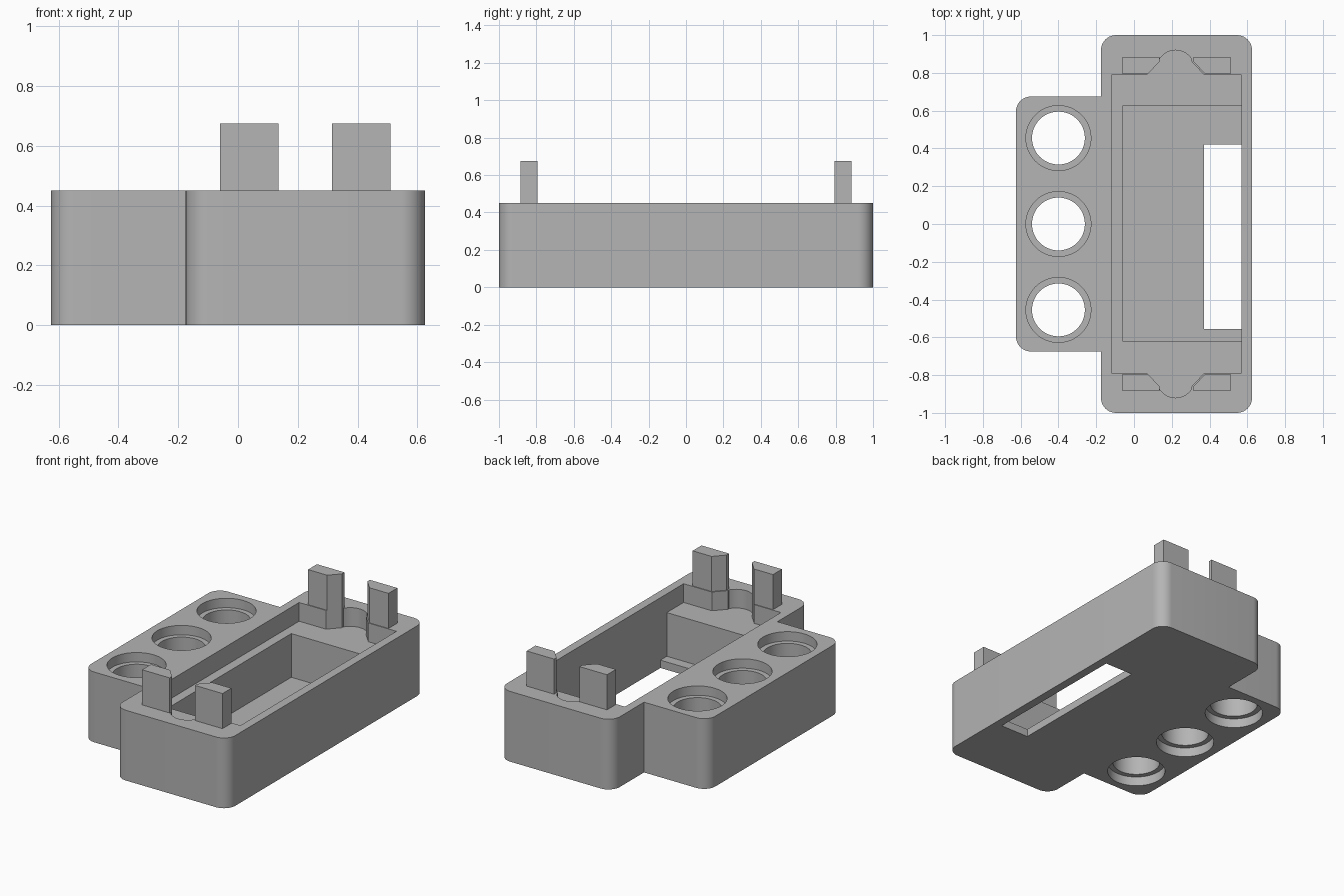
import bpy, bmesh, math

if "Cube" in bpy.data.objects:
    bpy.data.objects.remove(bpy.data.objects["Cube"])

grey = bpy.data.materials.new("plain grey")
grey.use_nodes = True
COLOUR = (0.46, 0.46, 0.46, 1)
grey.diffuse_color = COLOUR
grey.node_tree.nodes["Principled BSDF"].inputs["Base Color"].default_value = COLOUR

TOP, POST_TOP = 0.45, 0.675
STEP, FLOOR = 0.33, 0.05      # shallow recess floor and deep pocket floor
OVER = TOP + 0.1


def arc(cx, cy, r, a0, a1, n=10):
    return [(cx + r * math.cos(math.radians(a0 + (a1 - a0) * i / n)),
             cy + r * math.sin(math.radians(a0 + (a1 - a0) * i / n)))
            for i in range(n + 1)]


def rect(x0, x1, y0, y1):
    return [(x0, y0), (x1, y0), (x1, y1), (x0, y1)]


def circle(cx, cy, r):
    return arc(cx, cy, r, 0, 360, 48)[:-1]


def flip_y(pts):
    return [(x, -y) for x, y in pts]


def prism(name, pts, z0, z1):
    """Extrude a flat outline between two heights."""
    bm = bmesh.new()
    face = bm.faces.new([bm.verts.new((x, y, z0)) for x, y in pts])
    ext = bmesh.ops.extrude_face_region(bm, geom=[face])
    verts = [v for v in ext["geom"] if isinstance(v, bmesh.types.BMVert)]
    bmesh.ops.translate(bm, verts=verts, vec=(0, 0, z1 - z0))
    bmesh.ops.recalc_face_normals(bm, faces=bm.faces)
    mesh = bpy.data.meshes.new(name)
    bm.to_mesh(mesh)
    bm.free()
    obj = bpy.data.objects.new(name, mesh)
    bpy.context.collection.objects.link(obj)
    mesh.materials.append(grey)
    return obj


def select(obj):
    bpy.ops.object.select_all(action='DESELECT')
    obj.select_set(True)
    bpy.context.view_layer.objects.active = obj


def cut(target, pts, z0, z1):
    cutter = prism("cutter", pts, z0, z1)
    cutter.hide_render = True
    mod = target.modifiers.new("cut", 'BOOLEAN')
    mod.operation, mod.solver, mod.object = 'DIFFERENCE', 'EXACT', cutter
    select(target)
    bpy.ops.object.modifier_apply(modifier=mod.name)
    bpy.data.objects.remove(cutter)


# Housing: long rounded block with a shorter side block
R = 0.08
half = (arc(0.625 - R, 1 - R, R, 0, 90) + arc(-0.175 + R, 1 - R, R, 90, 180)
        + [(-0.175, 0.675)] + arc(-0.625 + R, 0.675 - R, R, 90, 180))
body = prism("housing", half + flip_y(half)[::-1], 0, TOP)

# Stepped recess, deep pocket and floor slot
cut(body, rect(-0.12, 0.57, -0.79, 0.79), STEP, OVER)
cut(body, rect(-0.06, 0.57, -0.62, 0.625), FLOOR, OVER)
cut(body, rect(0.37, 0.57, -0.555, 0.42), -0.1, OVER)

# Rounded notches at both ends of the recess
MID = 0.22
notch = ([(0.07, 0.7), (0.37, 0.7), (0.37, 0.79), (0.305, 0.86)]
         + arc(MID, 0.82, 0.1, 32, 148, 14) + [(0.135, 0.86), (0.07, 0.79)])
cut(body, notch, STEP, OVER)
cut(body, flip_y(notch), STEP, OVER)

# Through holes, counterbored above and below
for y in (-0.455, 0, 0.455):
    cut(body, circle(-0.4, y, 0.14), -0.1, OVER)
    cut(body, circle(-0.4, y, 0.172), TOP - 0.06, OVER)
    cut(body, circle(-0.4, y, 0.172), -0.1, 0.06)

select(body)
bpy.ops.object.shade_smooth_by_angle(angle=math.radians(30))

# Four upright posts with chamfered inner corners
post_right = [(-0.06, 0.795), (0.075, 0.795), (0.135, 0.86), (0.135, 0.885), (-0.06, 0.885)]
post_left = [(2 * MID + 0.01 - x, y) for x, y in post_right]
post_left = [(min(x, 0.51), y) for x, y in post_left]
for side, pts in (("right", post_right), ("left", post_left)):
    prism("back_post_" + side, pts, TOP, POST_TOP)
    prism("front_post_" + side, flip_y(pts), TOP, POST_TOP)
